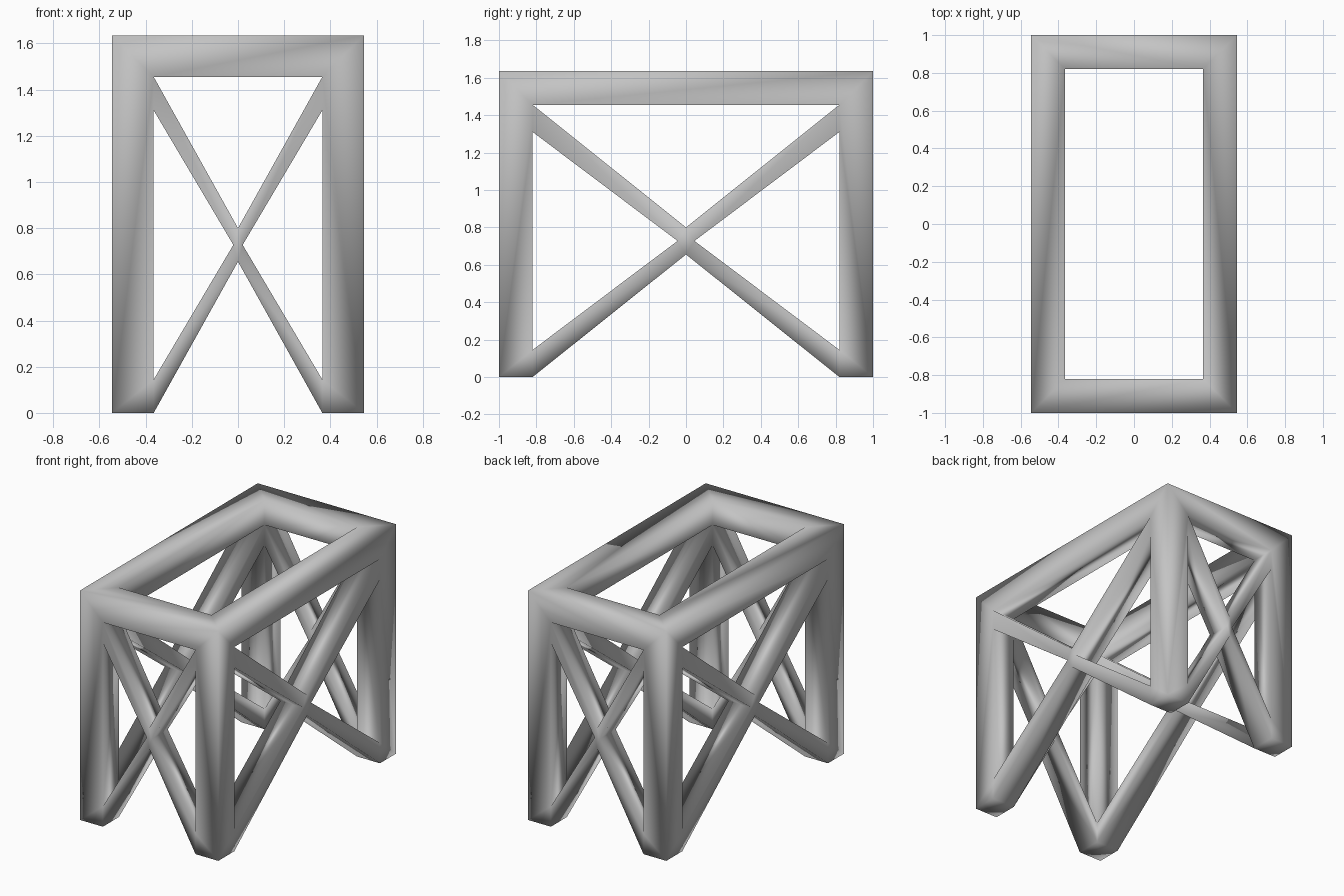
import bpy
import bmesh
from mathutils import Vector

if "Cube" in bpy.data.objects:
    bpy.data.objects.remove(bpy.data.objects["Cube"], do_unlink=True)

# Overall half sizes, height, beam thickness and vertical brace thickness
HALF_X, HALF_Y, HEIGHT, BEAM, BRACE = 0.545, 1.0, 1.635, 0.18, 0.145
LINTEL = HEIGHT - BEAM

grey = bpy.data.materials.new("plain_grey")
grey.use_nodes = True
colour = (0.55, 0.55, 0.55, 1)
grey.diffuse_color = colour
grey.node_tree.nodes["Principled BSDF"].inputs["Base Color"].default_value = colour

bm = bmesh.new()


def face(points):
    bm.faces.new([bm.verts.new(p) for p in points])


def panel(half_width, place):
    """One braced wall; place(u, z, inset) gives the point in space."""
    w = half_width - BEAM
    middle = LINTEL / 2
    notch = w * BRACE / (2 * LINTEL - 2 * BRACE)
    crotch_top, crotch_low = middle + BRACE / 2, middle - BRACE / 2

    for s in (-1, 1):
        a, b, c, d = [(s * w, z) for z in (LINTEL, LINTEL - BRACE, BRACE, 0)]
        t, m, e = (0, crotch_top), (0, crotch_low), (s * notch, middle)
        foot, head = (s * half_width, 0), (s * half_width, HEIGHT)

        # Post front, fanned from the outer foot
        fan = [head, a, b, c, d]
        for p, q in zip(fan, fan[1:]):
            face([place(*k, 0) for k in (foot, p, q)])

        # Brace arms, outside and inside
        for inset in (0, BEAM):
            for arm in ([a, b, e, t], [c, d, m, e], [t, e, m]):
                face([place(*k, inset) for k in arm])

        # Walls of the triangular openings
        for p, q in ((t, a), (b, e), (e, c), (c, b), (m, d)):
            face([place(*p, 0), place(*q, 0), place(*q, BEAM), place(*p, BEAM)])

    # Top rail: outside, inside, underside and mitred top
    def rail(lower, upper):
        (wl, zl, il), (wu, zu, iu) = lower, upper
        face([place(-wl, zl, il), place(wl, zl, il),
              place(wu, zu, iu), place(-wu, zu, iu)])

    rail((w, LINTEL, 0), (half_width, HEIGHT, 0))
    rail((w, LINTEL, BEAM), (w, HEIGHT, BEAM))
    rail((w, LINTEL, 0), (w, LINTEL, BEAM))
    rail((half_width, HEIGHT, 0), (w, HEIGHT, BEAM))


for side in (-1, 1):
    panel(HALF_X, lambda u, z, i: Vector((u, side * (HALF_Y - i), z)))
    panel(HALF_Y, lambda u, z, i: Vector((side * (HALF_X - i), u, z)))

# Soles of the four feet
for sx in (-1, 1):
    for sy in (-1, 1):
        x, y = sx * HALF_X, sy * HALF_Y
        ix, iy = x - sx * BEAM, y - sy * BEAM
        face([(x, y, 0), (ix, y, 0), (ix, iy, 0), (x, iy, 0)])

# Weld the parts into one continuous smooth frame
bmesh.ops.remove_doubles(bm, verts=bm.verts[:], dist=0.0005)
bmesh.ops.recalc_face_normals(bm, faces=bm.faces[:])
for f in bm.faces:
    f.smooth = True

mesh = bpy.data.meshes.new("braced_frame")
bm.to_mesh(mesh)
bm.free()
mesh.materials.append(grey)
frame = bpy.data.objects.new("braced_frame", mesh)
bpy.context.collection.objects.link(frame)
